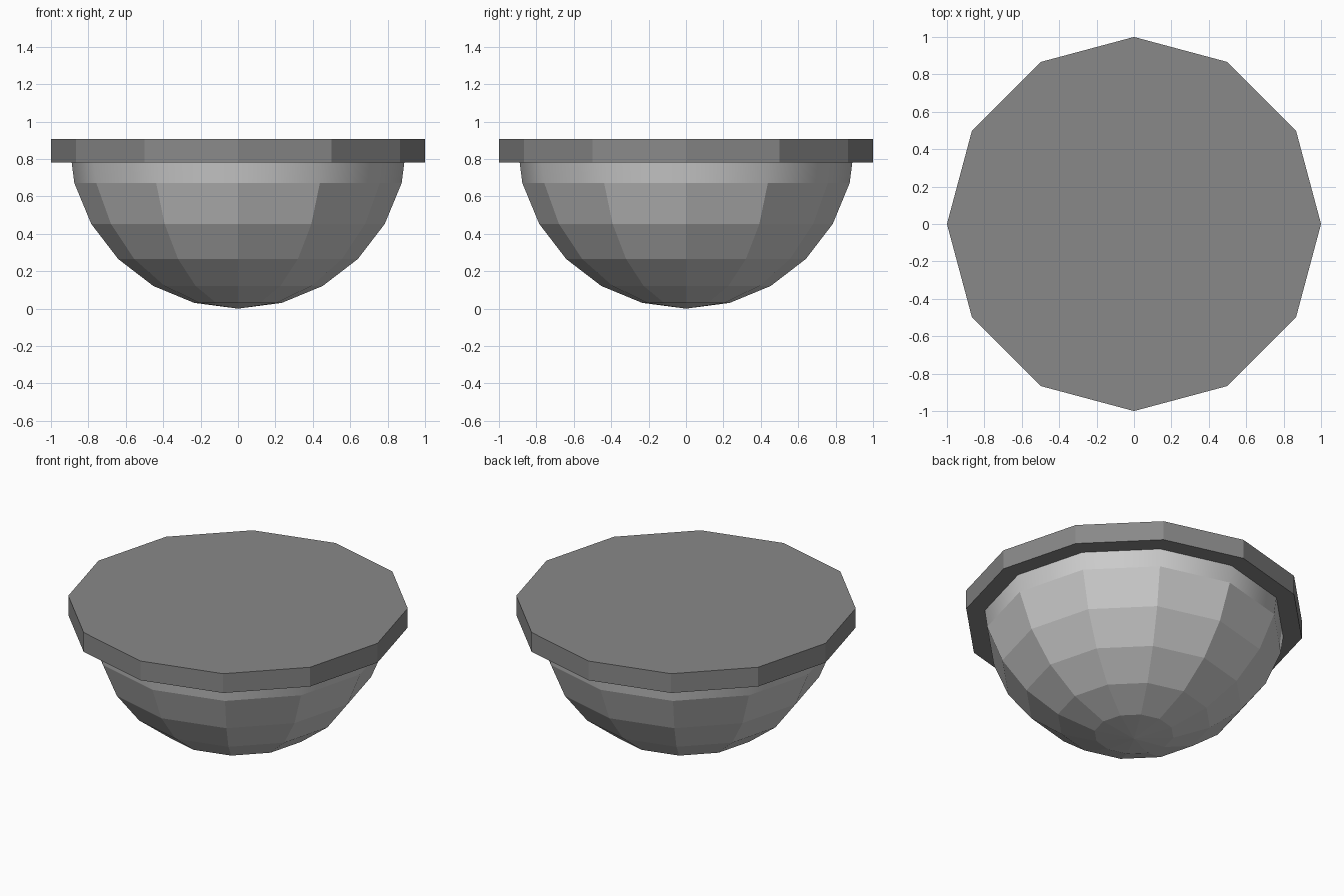
import bpy, bmesh
from math import sin, cos, pi

if "Cube" in bpy.data.objects:
    bpy.data.objects.remove(bpy.data.objects["Cube"])

SIDES = 12
RADIUS = 0.906     # bowl radius, also the overall height
LID_BOTTOM = 0.781


def make_object(name, bm):
    bmesh.ops.recalc_face_normals(bm, faces=bm.faces[:])
    mesh = bpy.data.meshes.new(name)
    bm.to_mesh(mesh)
    bm.free()
    obj = bpy.data.objects.new(name, mesh)
    bpy.context.collection.objects.link(obj)
    return obj


def add_ring(bm, r, z):
    return [bm.verts.new((r * cos(2 * pi * i / SIDES), r * sin(2 * pi * i / SIDES), z))
            for i in range(SIDES)]


def bridge(bm, low, high, smooth=False):
    for i in range(SIDES):
        j = (i + 1) % SIDES
        bm.faces.new((low[i], low[j], high[j], high[i])).smooth = smooth


# Faceted half-sphere bowl; its top band is smooth shaded and ends inside the lid
bm = bmesh.new()
profile = [(RADIUS * sin(k * pi / 12), RADIUS * (1 - cos(k * pi / 12))) for k in range(1, 6)]
profile.append((0.895, 0.826))
rings = [add_ring(bm, r, z) for r, z in profile]
tip = bm.verts.new((0, 0, 0))
for i in range(SIDES):
    bm.faces.new((tip, rings[0][(i + 1) % SIDES], rings[0][i]))
for k in range(len(rings) - 1):
    bridge(bm, rings[k], rings[k + 1], smooth=(k == len(rings) - 2))
make_object("bowl", bm)

# Flat twelve-sided lid in dark grey
bm = bmesh.new()
low = add_ring(bm, 1.0, LID_BOTTOM)
high = add_ring(bm, 1.0, RADIUS)
bridge(bm, low, high)
bm.faces.new(high)
bm.faces.new(low[::-1])
lid = make_object("lid", bm)
dark = bpy.data.materials.new("dark_grey")
dark.diffuse_color = (0.25, 0.25, 0.25, 1)
dark.use_nodes = True
dark.node_tree.nodes["Principled BSDF"].inputs["Base Color"].default_value = dark.diffuse_color
lid.data.materials.append(dark)
